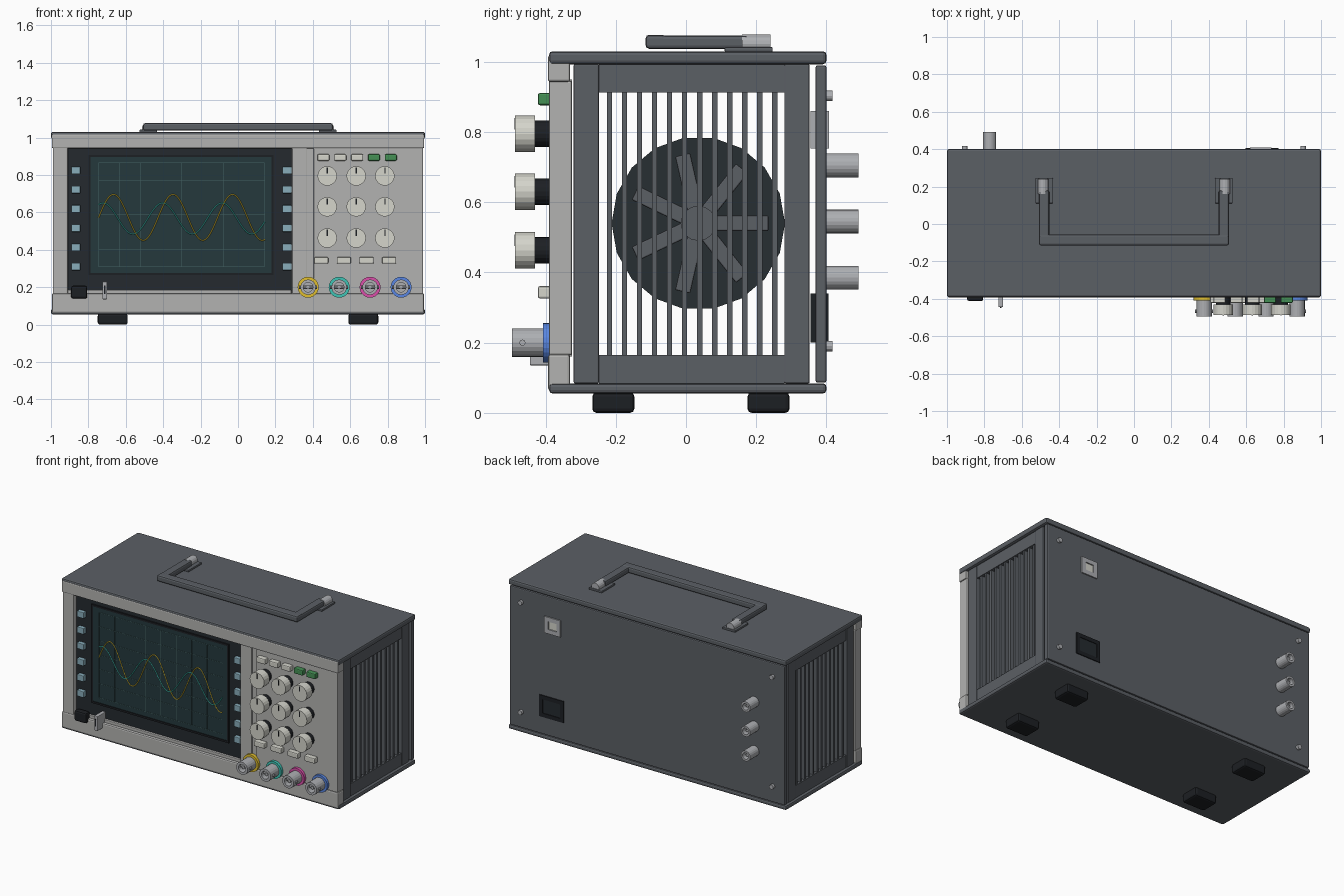
import bpy, bmesh, math
from mathutils import Vector, Matrix

if "Cube" in bpy.data.objects:
    bpy.data.objects.remove(bpy.data.objects["Cube"])


def mat(name, r, g, b):
    m = bpy.data.materials.new(name)
    m.diffuse_color = (r, g, b, 1)
    m.use_nodes = True
    m.node_tree.nodes["Principled BSDF"].inputs["Base Color"].default_value = m.diffuse_color
    return m


CASE = mat("case_grey", .105, .115, .13)
DARK = mat("dark_rubber", .012, .014, .017)
FAN = mat("fan_dark", .02, .028, .032)
BEZEL = mat("bezel_grey", .45, .45, .44)
KNOB = mat("knob_ivory", .66, .66, .6)
METAL = mat("metal", .42, .43, .45)
FRAME = mat("screen_frame", .018, .023, .028)
GLASS = mat("screen_glass", .018, .04, .046)
GRID = mat("grid_lines", .06, .13, .13)
KEY = mat("soft_key", .25, .42, .5)
GREEN = mat("green_key", .06, .28, .09)
YELLOW = mat("yellow", .75, .52, .03)
TEAL = mat("teal", .05, .55, .46)
PINK = mat("magenta", .7, .08, .4)
BLUE = mat("blue", .1, .24, .75)


def finish(name, bm, m, bevel=0):
    bmesh.ops.recalc_face_normals(bm, faces=bm.faces)
    me = bpy.data.meshes.new(name)
    bm.to_mesh(me)
    bm.free()
    ob = bpy.data.objects.new(name, me)
    bpy.context.collection.objects.link(ob)
    me.materials.append(m)
    if bevel:
        mod = ob.modifiers.new("bevel", 'BEVEL')
        mod.width, mod.segments = bevel, 2
    return ob


def box(name, x0, x1, y0, y1, z0, z1, m, bevel=0):
    bm = bmesh.new()
    size = Matrix.Diagonal((x1 - x0, y1 - y0, z1 - z0, 1))
    mid = Matrix.Translation(((x0 + x1) / 2, (y0 + y1) / 2, (z0 + z1) / 2))
    bmesh.ops.create_cube(bm, size=1, matrix=mid @ size)
    return finish(name, bm, m, bevel)


def lathe(name, profile, loc, axis, m, n=20):
    """Spin (radius, distance) points round an axis through loc."""
    bm = bmesh.new()
    q = Vector(axis).to_track_quat('Z', 'Y').to_matrix().to_4x4()
    vs = [bm.verts.new((r, 0, d)) for r, d in profile]
    es = [bm.edges.new(p) for p in zip(vs, vs[1:])]
    bmesh.ops.spin(bm, geom=vs + es, cent=(0, 0, 0), axis=(0, 0, 1),
                   angle=math.tau, steps=n)
    bmesh.ops.remove_doubles(bm, verts=bm.verts, dist=1e-5)
    bm.transform(Matrix.Translation(loc) @ q)
    return finish(name, bm, m)


def disc(name, r, d0, d1, loc, axis, m, n=20):
    return lathe(name, [(0, d0), (r, d0), (r, d1), (0, d1)], loc, axis, m, n)


def rim(name, x0, x1, y0, y1, z0, z1, t, m):
    box(name + "_left", x0, x0 + t, y0, y1, z0, z1, m)
    box(name + "_right", x1 - t, x1, y0, y1, z0, z1, m)
    box(name + "_bottom", x0 + t, x1 - t, y0, y1, z0, z0 + t, m)
    box(name + "_top", x0 + t, x1 - t, y0, y1, z1 - t, z1, m)


def trace(name, points, r, m):
    cu = bpy.data.curves.new(name, 'CURVE')
    cu.dimensions, cu.bevel_depth, cu.bevel_resolution = '3D', r, 0
    sp = cu.splines.new('POLY')
    sp.points.add(len(points) - 1)
    for p, c in zip(sp.points, points):
        p.co = (*c, 1)
    cu.materials.append(m)
    bpy.context.collection.objects.link(bpy.data.objects.new(name, cu))


FRONT, BACK = (0, -1, 0), (0, 1, 0)

# Case shell: covers and rear panel
box("top_cover", -1, 1, -.39, .4, .993, 1.03, CASE, .01)
box("bottom_cover", -1, 1, -.39, .4, .055, .084, CASE, .01)
box("rear_panel", -.99, .99, .369, .4, .086, .99, CASE, .006)

# Vented sides with a fan behind each
for s, side in ((-1, "left"), (1, "right")):
    def sbox(name, a, b, *rest):
        return box(side + name, *sorted((s * a, s * b)), *rest)
    sbox("_front_post", .945, .985, -.32, -.248, .084, .993, CASE, .004)
    sbox("_rear_post", .945, .985, .28, .352, .084, .993, CASE, .004)
    sbox("_top_rail", .945, .98, -.248, .28, .912, .993, CASE)
    sbox("_bottom_rail", .945, .98, -.248, .28, .084, .165, CASE)
    for i in range(12):
        y = -.218 + i * .0428
        sbox("_slat", .95, .975, y - .0075, y + .0075, .165, .912, CASE)
    disc(side + "_fan_disc", .247, 0, .015, (s * .9, .035, .54), (s, 0, 0), FAN, 18)
    disc(side + "_fan_hub", .05, .015, .045, (s * .9, .035, .54), (s, 0, 0), CASE, 16)
    for i in range(7):
        blade = box(side + "_fan_blade", -.01, .01, .03, .2, -.022, .022, CASE, .004)
        blade.rotation_euler.x = i * math.tau / 7
        blade.location = (s * .93, .035, .54)

# Feet
for x in (-.67, .67):
    for y in (-.207, .235):
        box("foot", x - .08, x + .08, y - .06, y + .06, 0, .058, DARK, .012)

# Carrying handle
box("handle_bar", -.507, .507, -.115, -.057, 1.037, 1.077, CASE, .01)
for s in (-1, 1):
    x = s * .48
    box("handle_arm", x - .027, x + .027, -.09, .18, 1.037, 1.075, CASE, .01)
    box("handle_bracket", x - .047, x + .047, .11, .247, 1.028, 1.042, CASE, .004)
    disc("handle_pivot", .028, 0, .08, (x + s * .006, .16, 1.05), BACK, METAL, 16)

# Front bezel
box("bezel_top", -.995, .995, -.393, -.33, .943, 1.018, BEZEL, .006)
box("bezel_bottom", -.995, .995, -.393, -.33, .063, .167, BEZEL, .008)
box("bezel_left_post", -.99, -.91, -.39, -.325, .16, .95, BEZEL, .006)
box("control_backing", .285, .98, -.38, -.325, .16, .95, BEZEL)
box("control_column", .29, .37, -.39, -.33, .165, .945, BEZEL, .005)
box("control_panel", .405, .99, -.39, -.325, .165, .945, BEZEL, .005)
box("screen_ledge", -.91, .285, -.375, -.33, .16, .185, BEZEL, .004)

# Screen
box("screen_surround", -.915, .29, -.36, -.325, .18, .945, FRAME)
rim("screen_rim", -.8, .19, -.368, -.358, .265, .907, .012, DARK)
box("screen_glass", -.79, .18, -.363, -.355, .275, .897, GLASS)
for i in range(9):
    x = -.745 + i * .111
    box("grid_vertical", x - .001, x + .001, -.3645, -.362, .31, .865, GRID)
for i in range(7):
    z = .31 + i * .0925
    box("grid_horizontal", -.745, .143, -.3645, -.362, z - .001, z + .001, GRID)
for name, amp, mid, ph, m in (("yellow_wave", .123, .573, 0, YELLOW),
                              ("teal_wave", .083, .567, 1.1, TEAL)):
    pts = []
    for i in range(97):
        x = -.745 + .888 * i / 96
        pts.append((x, -.365, mid + amp * math.sin(math.tau * (x + .745) / .318 + ph)))
    trace(name, pts, .003, m)

# Soft keys beside the screen
for i in range(6):
    z = .825 - i * .103
    for x in (-.867, .262):
        box("soft_key", x - .024, x + .024, -.385, -.355, z - .02, z + .02, KEY, .004)

# Control buttons and knobs
for i in range(5):
    x = .457 + i * .09
    box("top_button", x - .032, x + .032, -.422, -.385, .876, .911,
        GREEN if i > 2 else KNOB, .006)
for i in range(4):
    x = .445 + i * .121
    box("lower_button", x - .038, x + .038, -.422, -.385, .326, .361, KNOB, .006)
for x in (.477, .632, .785):
    for z in (.795, .63, .463):
        disc("knob_base", .038, 0, .05, (x, -.385, z), FRONT, DARK)
        disc("knob_cap", .052, 0, .057, (x, -.43, z), FRONT, KNOB)
        box("knob_pointer", x - .003, x + .003, -.489, -.485, z + .012, z + .045, DARK)


def connector(name, x, y, z, axis, r, length):
    # hollow barrel with a centre pin
    lathe(name + "_barrel", [(0, 0), (r, 0), (r, length), (r * .62, length),
                             (r * .62, length * .35), (0, length * .35)],
          (x, y, z), axis, METAL)
    disc(name + "_pin", r * .25, 0, length * .85, (x, y, z), axis, METAL, 10)


# Channel inputs
for x, m in zip((.375, .541, .706, .872), (YELLOW, TEAL, PINK, BLUE)):
    disc("input_ring", .056, 0, .022, (x, -.386, .2), FRONT, m, 24)
    connector("input", x, -.4, .2, FRONT, .041, .095)
    disc("input_lug", .009, -.048, .048, (x, -.466, .2), (1, 0, 0), METAL, 8)

# Power button and probe test tab
box("power_button", -.892, -.806, -.412, -.37, .14, .208, DARK, .01)
box("probe_tab", -.725, -.7, -.445, -.36, .135, .23, METAL, .004)
box("probe_slot", -.716, -.709, -.448, -.44, .165, .21, DARK)

# Rear connectors, sockets and screws
for z in (.705, .545, .385):
    connector("rear_output", -.772, .395, z, BACK, .034, .096)
rim("usb_socket", .62, .735, .355, .408, .753, .86, .028, METAL)
box("usb_tongue", .65, .705, .38, .403, .783, .83, KNOB)
rim("mains_socket", .597, .773, .355, .406, .2, .34, .025, DARK)
box("mains_recess", .62, .75, .38, .402, .222, .318, FRAME)
for x in (-.905, .905):
    for z in (.19, .903):
        disc("rear_screw", .015, 0, .02, (x, .397, z), BACK, METAL, 12)
